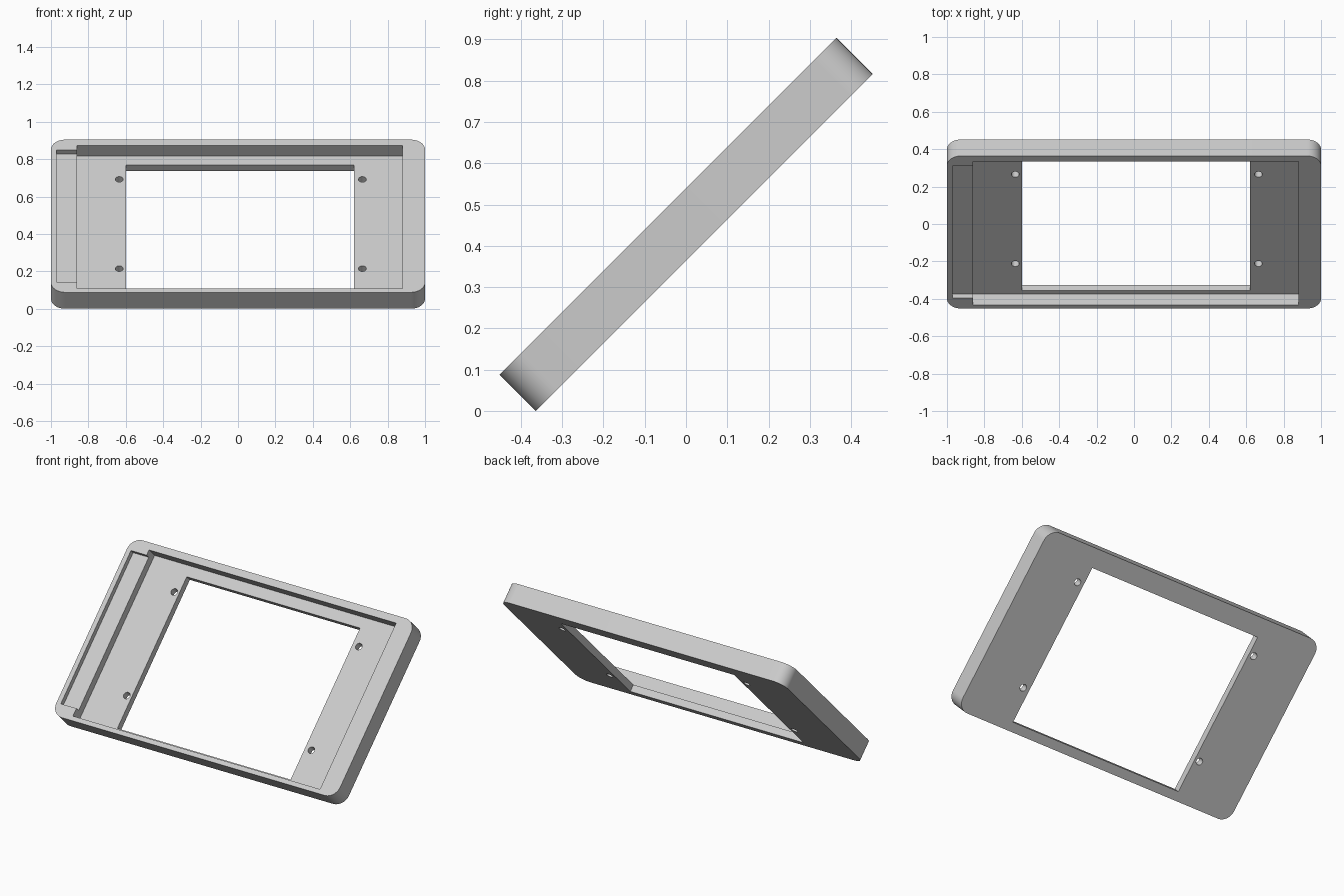
import bpy, bmesh, math
from mathutils import Matrix, Vector

default = bpy.data.objects.get("Cube")
if default:
    bpy.data.objects.remove(default, do_unlink=True)

LENGTH, THICK = 1.154, 0.124
BACK, FRONT = -THICK / 2, THICK / 2
POCKET_FLOOR, SLOT_FLOOR = -0.018, 0.031
TILT = Matrix.Translation((0, 0, 0.452)) @ Matrix.Rotation(math.radians(45), 4, 'X')

grey = bpy.data.materials.new("light grey plastic")
grey.use_nodes = True
colour = (0.6, 0.6, 0.6, 1)
grey.diffuse_color = colour
grey.node_tree.nodes["Principled BSDF"].inputs["Base Color"].default_value = colour


def finish(name, bm):
    mesh = bpy.data.meshes.new(name)
    bm.to_mesh(mesh)
    bm.free()
    mesh.materials.append(grey)
    obj = bpy.data.objects.new(name, mesh)
    bpy.context.collection.objects.link(obj)
    return obj


def box(name, x0, x1, y0, y1, z0, z1, radius=0):
    """Box between limits, with optional rounded upright edges."""
    bm = bmesh.new()
    lo, hi = Vector((x0, y0, z0)), Vector((x1, y1, z1))
    size = Matrix.Diagonal((*(hi - lo), 1))
    bmesh.ops.create_cube(bm, size=1, matrix=Matrix.Translation((lo + hi) / 2) @ size)
    if radius:
        upright = [e for e in bm.edges
                   if abs(e.verts[0].co.z - e.verts[1].co.z) > THICK / 2]
        bmesh.ops.bevel(bm, geom=upright, offset=radius, segments=12,
                        profile=0.5, affect='EDGES')
    return finish(name, bm)


def screw_hole(x, y):
    bm = bmesh.new()
    bmesh.ops.create_cone(bm, cap_ends=True, segments=24, radius1=0.021, radius2=0.021,
                          depth=0.4, matrix=Matrix.Translation((x, y, 0)))
    return finish("screw_hole_cutter", bm)


# Rounded plate, modelled flat
frame = box("bezel_frame", -1, 1, -LENGTH / 2, LENGTH / 2, BACK, FRONT, 0.075)

# Main pocket, shallow side slot, window and four screw holes
cutters = [
    box("pocket_cutter", -0.86, 0.88, -0.549, 0.533, POCKET_FLOOR, 0.2),
    box("slot_cutter", -0.97, -0.8, -0.499, 0.499, SLOT_FLOOR, 0.2),
    box("window_cutter", -0.6, 0.62, -0.522, 0.465, -0.2, 0.1),
]
cutters += [screw_hole(x, y) for x in (-0.635, 0.665) for y in (-0.318, 0.357)]

bpy.ops.object.select_all(action='DESELECT')
bpy.context.view_layer.objects.active = frame
frame.select_set(True)
for cutter in cutters:
    cutter.hide_render = True
    cut = frame.modifiers.new(cutter.name, 'BOOLEAN')
    cut.operation = 'DIFFERENCE'
    cut.solver = 'EXACT'
    cut.object = cutter
    bpy.ops.object.modifier_apply(modifier=cut.name)
    bpy.data.objects.remove(cutter, do_unlink=True)

# Lean the frame back and smooth only the rounded corners
frame.data.transform(TILT)
bpy.ops.object.shade_smooth_by_angle(angle=math.radians(30))
